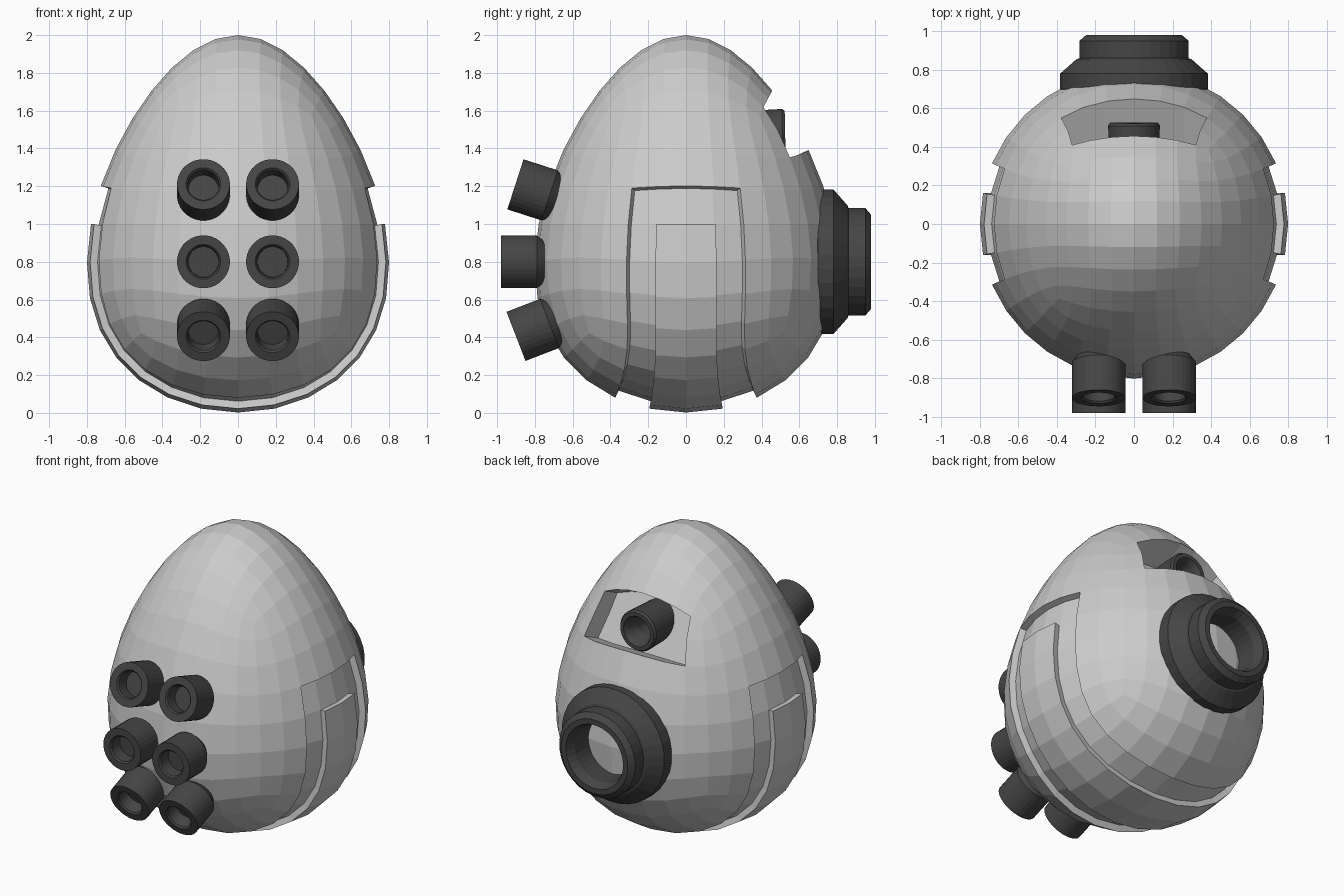
import bpy, bmesh, math
from mathutils import Vector

if "Cube" in bpy.data.objects:
    bpy.data.objects.remove(bpy.data.objects["Cube"])

dark = bpy.data.materials.new("dark_metal")
dark.diffuse_color = (0.06, 0.06, 0.06, 1)
dark.use_nodes = True
dark.node_tree.nodes["Principled BSDF"].inputs["Base Color"].default_value = dark.diffuse_color


def lathe(name, profile, loc, axis, sides=32):
    """Revolve (radius, height) points about an axis through loc."""
    bm = bmesh.new()
    rings = []
    for r, h in profile:
        rings.append([bm.verts.new((r * math.cos(a), r * math.sin(a), h))
                      for a in (2 * math.pi * (i + 0.5) / sides for i in range(sides))])
    for a, b in zip(rings, rings[1:]):
        for i in range(sides):
            j = (i + 1) % sides
            bm.faces.new((a[i], a[j], b[j], b[i]))
    bmesh.ops.remove_doubles(bm, verts=bm.verts, dist=1e-5)
    bmesh.ops.recalc_face_normals(bm, faces=bm.faces)
    me = bpy.data.meshes.new(name)
    bm.to_mesh(me)
    bm.free()
    me.materials.append(dark)
    ob = bpy.data.objects.new(name, me)
    bpy.context.collection.objects.link(ob)
    ob.location = loc
    ob.rotation_euler = Vector(axis).to_track_quat('Z', 'Y').to_euler()
    return ob


# Egg body: subdivided cube, made round, then tapered upward
bpy.ops.mesh.primitive_cube_add(size=2)
egg = bpy.context.object
egg.name = "egg_body"
sub = egg.modifiers.new("sub", 'SUBSURF')
sub.levels = 3
bpy.ops.object.modifier_apply(modifier="sub")


def taper(z):
    return 0.97 - 0.19 * z


def outward(p):
    f, r2 = taper(p.z), p.x ** 2 + p.y ** 2
    return Vector((p.x / f**2, p.y / f**2, p.z - 1 + 0.19 * r2 / f**3)).normalized()


bm = bmesh.new()
bm.from_mesh(egg.data)
for v in bm.verts:
    v.co.normalize()
recess, strip, window = [], [], []
for f in bm.faces:
    c = f.calc_center_median()
    if abs(c.y) < 0.34 and c.z < 0.19:
        recess.append(f)
        if abs(c.y) < 0.18 and c.z < 0:
            strip.append(f)
    if c.y > abs(c.z) and c.y > abs(c.x) and c.z > 0.345 and abs(c.x) < 0.5:
        window.append(f)
for v in bm.verts:
    z = v.co.z + 1
    v.co = (v.co.x * taper(z), v.co.y * taper(z), z)


def split_region(faces):
    """Detach a region with a rim of walls and return its vertices."""
    bm.normal_update()
    bmesh.ops.inset_region(bm, faces=faces, thickness=0, depth=0, use_boundary=True)
    return {v for f in faces for v in f.verts}


# Sunken band running down both sides and underneath
for v in split_region(recess):
    v.co -= outward(v.co) * 0.042
# Raised strip along the middle of the band
for v in split_region(strip):
    v.co += outward(v.co) * 0.04
# Flat-floored window in the upper back
n = Vector((0, 0.906, 0.42)).normalized()
floor = Vector((0, 0.34, 1.42))
for v in split_region(window):
    v.co -= n * (v.co - floor).dot(n)
bm.normal_update()
bm.to_mesh(egg.data)
bm.free()
for p in egg.data.polygons:
    p.use_smooth = False

# Six front nozzles in two columns
nozzle = [(0, -0.09), (0.08, -0.09), (0.083, -0.01), (0.092, 0), (0.14, 0),
          (0.14, -0.19), (0.11, -0.23), (0, -0.23)]
for row, (y, z, ay, az) in {"upper": (-0.903, 1.21, -0.951, 0.307),
                            "middle": (-0.98, 0.80, -1, 0),
                            "lower": (-0.90, 0.405, -0.933, -0.36)}.items():
    for side, x in (("left", -0.183), ("right", 0.183)):
        lathe(f"{row}_{side}_nozzle", nozzle, (x, y, z), (0, ay, az))

# Large back port with stepped flange
lathe("back_port", [(0.19, -0.25), (0.19, -0.06), (0.215, 0), (0.25, 0), (0.285, -0.03),
                    (0.285, -0.12), (0.30, -0.125), (0.385, -0.2), (0.385, -0.28), (0.34, -0.32)],
      (0, 0.98, 0.80), (0, 1, 0))

# Small tube in the window
lathe("window_tube", [(0.06, -0.25), (0.065, -0.1), (0.085, -0.03), (0.1, 0), (0.125, 0),
                      (0.135, -0.015), (0.125, -0.28)],
      (0, 0.525, 1.475), (0, 1, 0.02))
